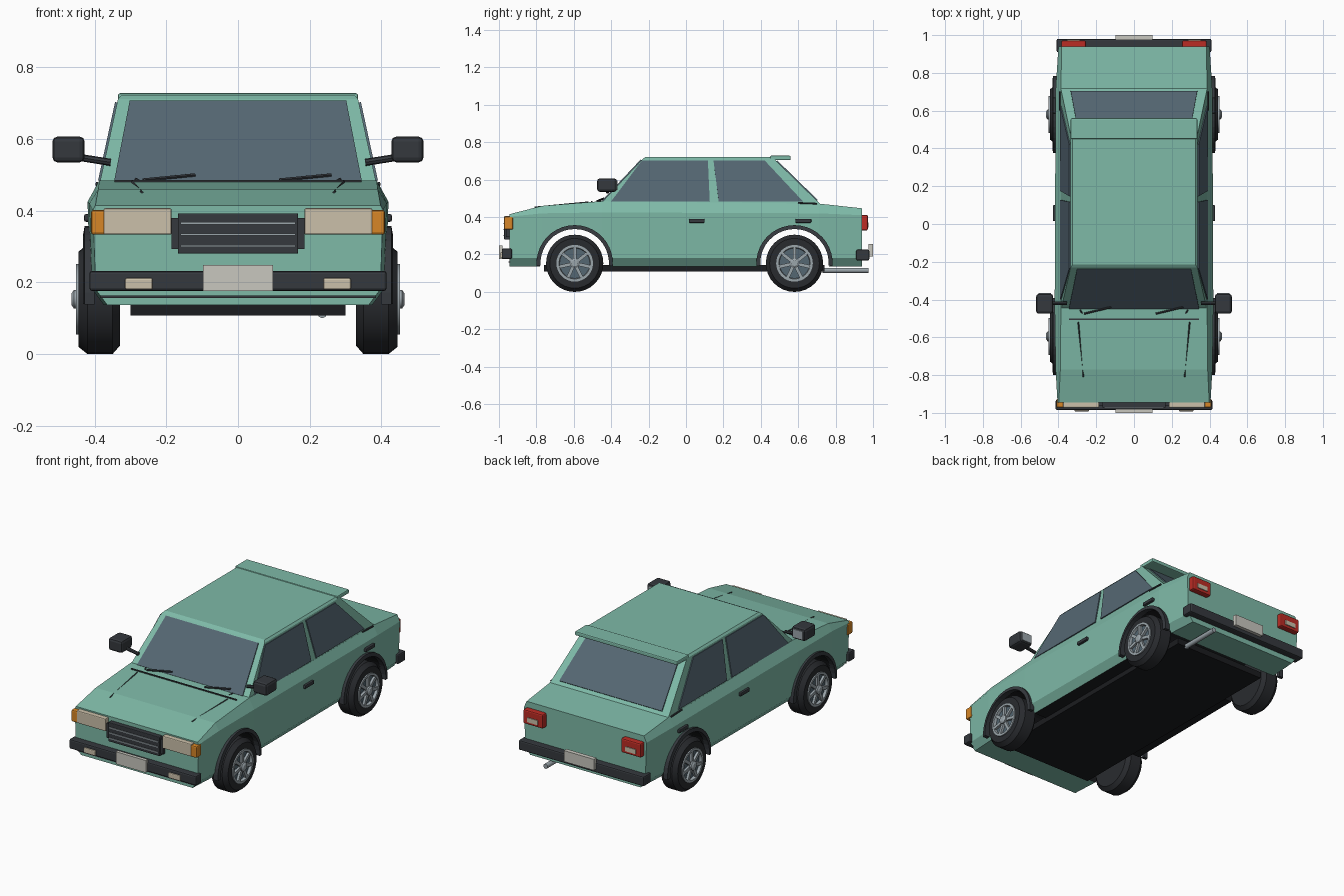
import bpy, bmesh
from math import sin, cos, pi, radians
from mathutils import Vector, Matrix

cube = bpy.data.objects.get("Cube")
if cube:
    bpy.data.objects.remove(cube, do_unlink=True)


def material(name, r, g, b):
    m = bpy.data.materials.new(name)
    m.use_nodes = True
    m.diffuse_color = (r, g, b, 1)
    m.node_tree.nodes["Principled BSDF"].inputs["Base Color"].default_value = (r, g, b, 1)
    return m


PAINT = material("green paint", .21, .49, .39)
GLASS = material("tinted glass", .09, .135, .17)
TRIM = material("dark trim", .035, .04, .047)
RUBBER = material("tyre rubber", .022, .024, .028)
UNDER = material("underside black", .011, .012, .014)
METAL = material("light metal", .33, .38, .41)
LAMP = material("cream lamp", .60, .53, .40)
AMBER = material("amber lamp", .68, .24, .02)
RED = material("red lamp", .50, .025, .018)
PLATE = material("plate white", .58, .57, .52)


def finish(name, bm, mat, smooth=False):
    bmesh.ops.recalc_face_normals(bm, faces=bm.faces[:])
    me = bpy.data.meshes.new(name)
    bm.to_mesh(me)
    bm.free()
    me.materials.append(mat)
    ob = bpy.data.objects.new(name, me)
    bpy.context.collection.objects.link(ob)
    if smooth:
        bpy.ops.object.select_all(action='DESELECT')
        ob.select_set(True)
        bpy.context.view_layer.objects.active = ob
        bpy.ops.object.shade_smooth_by_angle(angle=radians(35))
    return ob


def loft(name, rings, mat, smooth=False):
    """Skin a row of equal point rings and cap both ends."""
    bm = bmesh.new()
    rows = [[bm.verts.new(p) for p in ring] for ring in rings]
    n = len(rows[0])
    for a, b in zip(rows, rows[1:]):
        for i in range(n):
            j = (i + 1) % n
            bm.faces.new((a[i], a[j], b[j], b[i]))
    bm.faces.new(rows[0])
    bm.faces.new(rows[-1])
    return finish(name, bm, mat, smooth)


def box(name, x, y, z, mat, bevel=0):
    """Box from its (low, high) range on each axis."""
    bm = bmesh.new()
    bmesh.ops.create_cube(bm, size=1)
    for v in bm.verts:
        v.co = [r[0] + (c + .5) * (r[1] - r[0]) for c, r in zip(v.co, (x, y, z))]
    if bevel:
        bmesh.ops.bevel(bm, geom=bm.edges[:], offset=bevel, segments=2, profile=.5, affect='EDGES')
    return finish(name, bm, mat)


def side(s, a, b):
    return (min(s * a, s * b), max(s * a, s * b))


def panel(name, corners, outward, mat, depth=.006):
    """Thin plate lying on a sloped surface."""
    c = [Vector(p) for p in corners]
    n = (c[1] - c[0]).cross(c[2] - c[0]).normalized()
    if n.dot(Vector(outward)) < 0:
        n = -n
    return loft(name, [[p - n * .002 for p in c], [p + n * depth for p in c]], mat)


def bar(name, a, b, r, mat, n=6):
    """Round rod between two points."""
    a, b = Vector(a), Vector(b)
    q = (b - a).to_track_quat('Z', 'Y')
    ring = [q @ Vector((r * cos(2 * pi * i / n), r * sin(2 * pi * i / n), 0)) for i in range(n)]
    return loft(name, [[a + p for p in ring], [b + p for p in ring]], mat, n > 8)


def lathe(name, profile, s, y, mat, n=32):
    """Turn (x, radius) points about a wheel axle."""
    rings = [[(s * x, y + r * cos(2 * pi * i / n), AXLE_Z + r * sin(2 * pi * i / n))
              for i in range(n)] for x, r in profile]
    return loft(name, rings, mat, True)


AXLE_Z = .153
AXLES = {"front": -.595, "rear": .58}

# Lower body: (y, half width, crease height, shoulder half width, top height)
stations = [(-.945, .405, .402, .398, .415), (-.77, .415, .42, .39, .46),
            (-.45, .42, .425, .387, .485), (.71, .415, .42, .387, .472),
            (.94, .40, .41, .383, .447)]
rings = []
for y, w, zc, wt, zt in stations:
    half = [(w - .04, .137), (w - .008, .18), (w, zc), (wt, zt)]
    rings.append([(x, y, z) for x, z in half] + [(-x, y, z) for x, z in reversed(half)])
body = loft("body", rings, PAINT)

# Wheel openings cut right through the body
cutters = []
for y in AXLES.values():
    c = bar("arch_cutter", (-.6, y, AXLE_Z), (.6, y, AXLE_Z), .187, UNDER, 40)
    c.hide_render = True
    mod = body.modifiers.new("arch", 'BOOLEAN')
    mod.operation, mod.solver, mod.object = 'DIFFERENCE', 'EXACT', c
    cutters.append(c)
bpy.context.view_layer.update()
cut = bpy.data.meshes.new_from_object(body.evaluated_get(bpy.context.evaluated_depsgraph_get()))
body.modifiers.clear()
body.data = cut
for c in cutters:
    bpy.data.objects.remove(c, do_unlink=True)
cut.materials.clear()
cut.materials.append(PAINT)
cut.materials.append(UNDER)
for f in cut.polygons:
    f.use_smooth = False
    c = f.center
    in_arch = abs(f.normal.x) < .1 and any(
        ((c.y - y) ** 2 + (c.z - AXLE_Z) ** 2) ** .5 < .19 for y in AXLES.values())
    f.material_index = int(in_arch or (c.z < .14 and -.77 < c.y < .71))
box("floor_pan", (-.30, .30), (-.76, .74), (.108, .145), UNDER)

# Cabin
def rect(x, y0, y1, z):
    return [(-x, y0, z), (x, y0, z), (x, y1, z), (-x, y1, z)]


loft("cabin", [rect(.388, -.46, .72, .468), rect(.335, -.23, .47, .712), rect(.325, -.215, .455, .722)], PAINT)
box("roof_spoiler", (-.335, .335), (.45, .56), (.704, .728), PAINT, .006)


# Points on the sloped cabin walls
def wall(s, y, z):
    return (s * (.388 - (z - .468) * .217), y, z)


def screen(x, z):
    return (x, -.46 + (z - .468) * .943, z)


def back(x, z):
    return (x, .72 - (z - .468) * 1.025, z)


panel("windscreen", [screen(-.345, .482), screen(.345, .482), screen(.302, .704), screen(-.302, .704)],
      (0, -1, 1), GLASS)
panel("rear_window", [back(-.335, .487), back(.335, .487), back(.295, .698), back(-.295, .698)],
      (0, 1, 1), GLASS)

for s, tag in ((1, "left"), (-1, "right")):
    # Side glass
    panel("front_door_glass_" + tag, [wall(s, -.40, .483), wall(s, .127, .483), wall(s, .117, .702),
                                      wall(s, -.235, .702)], (s, 0, 0), GLASS)
    panel("rear_door_glass_" + tag, [wall(s, .175, .483), wall(s, .625, .483), wall(s, .42, .702),
                                     wall(s, .147, .702)], (s, 0, 0), GLASS)
    bar("pillar_trim_" + tag, (s * .393, .60, .476), (s * .393, .70, .472), .005, TRIM)

    # Door handles
    for y in (.015, .585):
        box("door_handle_" + tag, side(s, .41, .43), (y, y + .085), (.369, .391), TRIM, .006)

    # Mirrors
    bar("mirror_arm_" + tag, (s * .355, -.42, .535), (s * .45, -.42, .55), .010, TRIM, 8)
    box("mirror_" + tag, side(s, .428, .518), (-.475, -.37), (.535, .607), TRIM, .014)
    box("mirror_glass_" + tag, side(s, .44, .506), (-.372, -.366), (.546, .596), METAL)

    # Lamps
    box("headlamp_" + tag, side(s, .185, .375), (-.972, -.94), (.333, .407), LAMP, .005)
    box("indicator_" + tag, side(s, .37, .41), (-.972, -.925), (.333, .402), AMBER, .007)
    box("fog_lamp_" + tag, side(s, .238, .315), (-.992, -.97), (.18, .212), LAMP, .005)
    box("tail_lamp_" + tag, side(s, .255, .385), (.93, .972), (.328, .412), RED, .008)
    box("reverse_lamp_" + tag, side(s, .285, .355), (.968, .977), (.345, .372), LAMP)

    # Bonnet crease lines and wipers
    bar("bonnet_line_" + tag, (s * .295, -.52, .48), (s * .268, -.81, .452), .004, TRIM, 4)
    x0 = -.265 if s < 0 else .115
    bar("wiper_" + tag, (x0, -.475, .486), (x0 + .145, -.44, .50), .005, TRIM)
    bar("wiper_arm_" + tag, (s * .27, -.48, .478), (s * .285, -.455, .488), .004, TRIM)

    for end, y in AXLES.items():
        name = end + "_" + tag
        # Arch flares
        arcs = []
        for i in range(21):
            a = radians(-4 + 188 * i / 20)
            arcs.append([(s * x, y + r * cos(a), AXLE_Z + r * sin(a))
                         for x, r in ((.40, .183), (.432, .183), (.428, .204), (.40, .204))])
        loft("arch_flare_" + name, arcs, TRIM)
        # Wheels
        lathe("tyre_" + name, [(.33, .09), (.33, .13), (.35, .153), (.42, .153), (.445, .133),
                               (.445, .098), (.43, .09)], s, y, RUBBER)
        lathe("rim_" + name, [(.42, .098), (.452, .098), (.452, .084), (.432, .08)], s, y, METAL)
        lathe("rim_recess_" + name, [(.43, .081), (.436, .081)], s, y, GLASS)
        lathe("hub_" + name, [(.43, .026), (.458, .026), (.465, .016)], s, y, METAL, 16)
        for k in range(7):
            spoke = box("spoke_" + name, side(s, .434, .45), (-.009, .009), (.015, .086), METAL)
            spoke.data.transform(Matrix.Translation((0, y, AXLE_Z)) @ Matrix.Rotation(2 * pi * k / 7, 4, 'X'))

# Bonnet rear seam
box("bonnet_seam", (-.345, .345), (-.508, -.5), (.474, .486), TRIM)

# Grille with bright slats
box("grille", (-.168, .168), (-.972, -.94), (.28, .393), TRIM, .004)
box("grille_surround", (-.185, .185), (-.962, -.94), (.293, .38), TRIM)
for z in (.302, .334, .365):
    box("grille_slat", (-.16, .16), (-.977, -.97), (z - .003, z + .003), METAL)

# Bumpers, plates and lower front strip
box("front_bumper", (-.415, .415), (-.985, -.93), (.176, .232), TRIM, .008)
box("front_lower_strip", (-.385, .385), (-.95, -.94), (.156, .163), TRIM)
box("front_plate", (-.098, .098), (-1, -.98), (.176, .248), PLATE)
box("rear_bumper", (-.41, .41), (.91, .98), (.168, .226), TRIM, .008)
box("rear_plate", (-.098, .098), (.975, 1), (.19, .255), PLATE)

# Exhaust
bar("exhaust", (.235, .73, .115), (.235, .975, .115), .014, METAL, 14)
